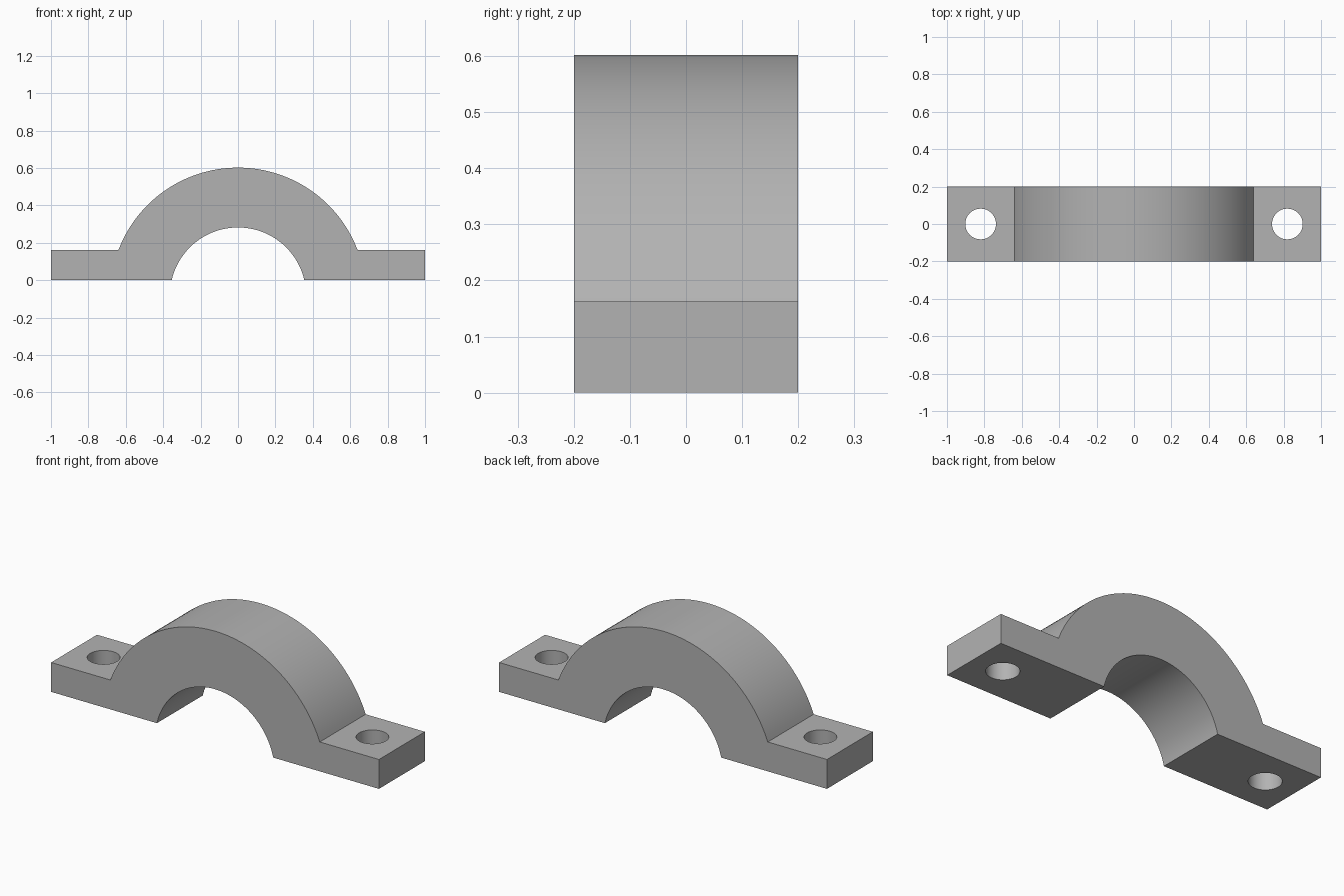
import bpy, bmesh, math

cube = bpy.data.objects.get("Cube")
if cube:
    bpy.data.objects.remove(cube, do_unlink=True)

LENGTH, WIDTH, FLANGE = 2.0, 0.4, 0.162
CENTRE_Z, OUTER_R, INNER_R = -0.082, 0.684, 0.364
HOLE_X, HOLE_R = 0.82, 0.082

grey = bpy.data.materials.new("plain_grey")
grey.use_nodes = True
colour = (0.45, 0.45, 0.45, 1)
grey.diffuse_color = colour
grey.node_tree.nodes["Principled BSDF"].inputs["Base Color"].default_value = colour


def arc(radius, base_z, steps):
    """Arc points from right to left, starting and ending at height base_z."""
    start = math.asin((base_z - CENTRE_Z) / radius)
    sweep = math.pi - 2 * start
    angles = [start + sweep * i / steps for i in range(steps + 1)]
    return [(radius * math.cos(a), CENTRE_Z + radius * math.sin(a)) for a in angles]


# Clamp body: arched profile with flat flanges, extruded across the width
half = LENGTH / 2
profile = [(half, 0), (half, FLANGE)] + arc(OUTER_R, FLANGE, 64)
profile += [(-half, FLANGE), (-half, 0)] + arc(INNER_R, 0, 64)[::-1]
bm = bmesh.new()
face = bm.faces.new([bm.verts.new((x, -WIDTH / 2, z)) for x, z in profile])
extruded = bmesh.ops.extrude_face_region(bm, geom=[face])["geom"]
bmesh.ops.translate(bm, vec=(0, WIDTH, 0),
                    verts=[v for v in extruded if isinstance(v, bmesh.types.BMVert)])
bmesh.ops.recalc_face_normals(bm, faces=bm.faces)
mesh = bpy.data.meshes.new("clamp_body")
bm.to_mesh(mesh)
bm.free()
mesh.materials.append(grey)
body = bpy.data.objects.new("clamp_body", mesh)
bpy.context.collection.objects.link(body)

# Bolt holes through both flanges
for side in (-1, 1):
    bpy.ops.mesh.primitive_cylinder_add(vertices=48, radius=HOLE_R, depth=1,
                                        location=(side * HOLE_X, 0, 0))
    cutter = bpy.context.object
    cutter.name = "bolt_hole_cutter"
    cutter.hide_render = True
    cutter.data.materials.append(grey)
    bpy.ops.object.select_all(action="DESELECT")
    body.select_set(True)
    bpy.context.view_layer.objects.active = body
    cut = body.modifiers.new("bolt_hole", "BOOLEAN")
    cut.operation = "DIFFERENCE"
    cut.solver = "EXACT"
    cut.object = cutter
    bpy.ops.object.modifier_apply(modifier=cut.name)
    bpy.data.objects.remove(cutter, do_unlink=True)

bpy.ops.object.shade_smooth_by_angle(angle=math.radians(30))
